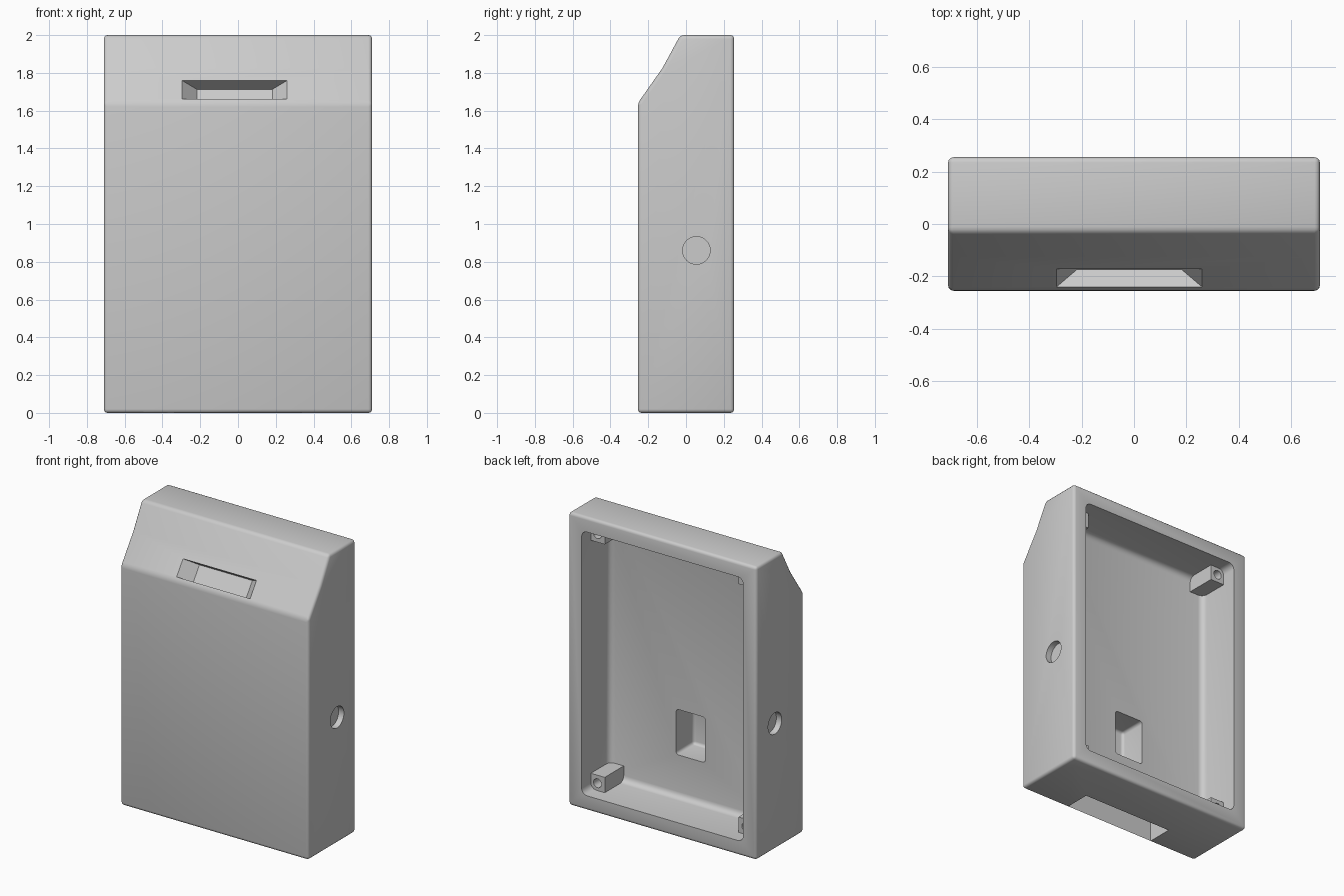
import bpy, bmesh, math
from mathutils import Matrix, Vector

if "Cube" in bpy.data.objects:
    bpy.data.objects.remove(bpy.data.objects["Cube"], do_unlink=True)

grey = bpy.data.materials.new("plain grey")
grey.use_nodes = True
grey.diffuse_color = (0.6, 0.6, 0.6, 1)
grey.node_tree.nodes["Principled BSDF"].inputs["Base Color"].default_value = (0.6, 0.6, 0.6, 1)


def finish(name, bm):
    bmesh.ops.recalc_face_normals(bm, faces=bm.faces)
    mesh = bpy.data.meshes.new(name)
    bm.to_mesh(mesh)
    bm.free()
    mesh.materials.append(grey)
    obj = bpy.data.objects.new(name, mesh)
    bpy.context.collection.objects.link(obj)
    return obj


def round_edges(bm, radius, segments=4, min_angle=0.4):
    edges = [e for e in bm.edges if e.calc_face_angle(0) > min_angle]
    bmesh.ops.bevel(bm, geom=edges, offset=radius, segments=segments,
                    profile=0.5, affect='EDGES', clamp_overlap=True)


def box(name, low, high, radius=0):
    bm = bmesh.new()
    low, high = Vector(low), Vector(high)
    size = high - low
    bmesh.ops.create_cube(bm, size=1, matrix=Matrix.Translation((low + high) / 2)
                          @ Matrix.Diagonal((*size, 1)))
    if radius:
        round_edges(bm, radius)
    return finish(name, bm)


def cylinder(name, centre, radius, depth, axis):
    bm = bmesh.new()
    bmesh.ops.create_cone(bm, cap_ends=True, segments=40, radius1=radius, radius2=radius,
                          depth=depth, matrix=Matrix.Translation(centre)
                          @ Matrix.Rotation(math.pi / 2, 4, axis))
    return finish(name, bm)


def cut(target, cutter):
    mod = target.modifiers.new("cut", 'BOOLEAN')
    mod.operation = 'DIFFERENCE'
    mod.solver = 'EXACT'
    mod.object = cutter
    bpy.context.view_layer.objects.active = target
    bpy.ops.object.modifier_apply(modifier=mod.name)
    bpy.data.objects.remove(cutter, do_unlink=True)


def smooth(obj):
    bpy.ops.object.select_all(action='DESELECT')
    obj.select_set(True)
    bpy.context.view_layer.objects.active = obj
    bpy.ops.object.shade_smooth_by_angle(angle=math.radians(32))


# Housing: side profile extruded across the width
profile = [(-0.255, 0), (0.255, 0), (0.255, 2), (-0.03, 2), (-0.125, 1.825), (-0.255, 1.64)]
bm = bmesh.new()
side = bm.faces.new([bm.verts.new((-0.71, y, z)) for y, z in profile])
extruded = bmesh.ops.extrude_face_region(bm, geom=[side])["geom"]
bmesh.ops.translate(bm, vec=(1.42, 0, 0),
                    verts=[g for g in extruded if isinstance(g, bmesh.types.BMVert)])
bmesh.ops.recalc_face_normals(bm, faces=bm.faces)
round_edges(bm, 0.02, 3)
housing = finish("housing", bm)

# Open back, inner pocket and bottom slot
floor_y = -0.05
cut(housing, box("cavity", (-0.61, floor_y, 0.1), (0.61, 0.4, 1.9), 0.04))
cut(housing, box("pocket", (-0.11, -0.24, 0.39), (0.11, 0.1, 0.70), 0.02))
cut(housing, box("bottom_slot", (-0.34, -0.245, -0.2), (0.34, -0.065, 0.3)))

# Shallow round recesses on both sides
for s in (-1, 1):
    cut(housing, cylinder("side_recess", (s * 0.72, 0.055, 0.86), 0.073, 0.1, 'Y'))

# Display slot with flared ends, sunk square to the slope
along = Vector((0, 0.13, 0.185)).normalized()
inward = Vector((0, along.z, -along.y))
centre = Vector((-0.018, -0.205, 1.71))
bm = bmesh.new()
rings = []
for depth, half_width, half_height in ((-0.05, 0.325, 0.06), (0.08, 0.2, 0.06)):
    rings.append([bm.verts.new(centre + inward * depth + along * (b * half_height)
                               + Vector((a * half_width, 0, 0)))
                  for a, b in ((-1, -1), (1, -1), (1, 1), (-1, 1))])
for ring in rings:
    bm.faces.new(ring)
for i in range(4):
    j = (i + 1) % 4
    bm.faces.new((rings[0][i], rings[0][j], rings[1][j], rings[1][i]))
cut(housing, finish("display_slot", bm))
smooth(housing)

# Screw posts in the four corners of the cavity
for sx, side_name in ((1, "left"), (-1, "right")):
    for z, level in ((0.15, "lower"), (1.85, "upper")):
        x = sx * 0.56
        post = box(f"{level}_{side_name}_screw_post",
                   (x - 0.055, floor_y - 0.01, z - 0.055), (x + 0.055, 0.155, z + 0.055))
        cut(post, cylinder("screw_hole", (x, 0.155, z), 0.03, 0.2, 'X'))
        smooth(post)
